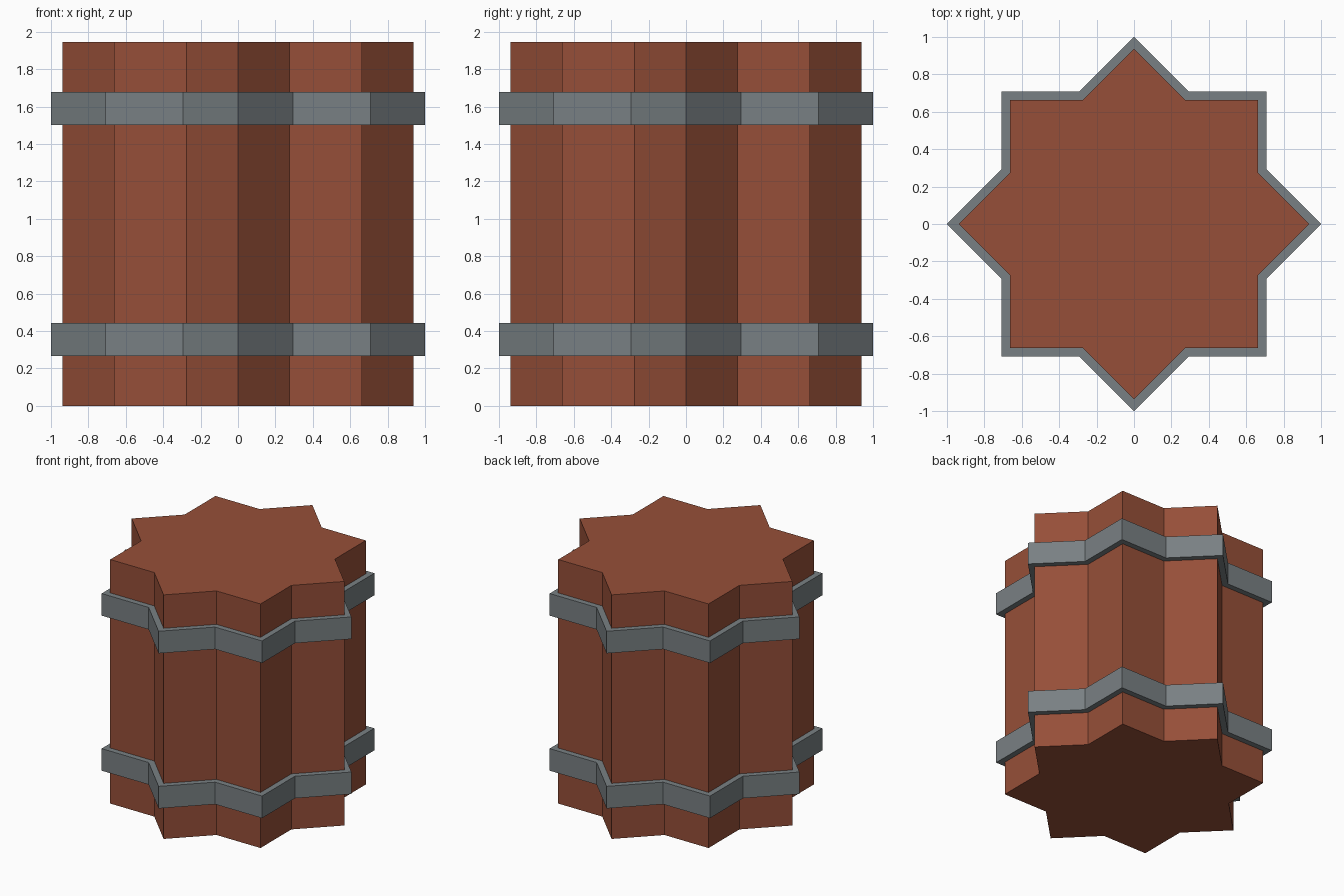
import bpy
import bmesh
from math import cos, sin, pi

cube = bpy.data.objects.get("Cube")
if cube:
    bpy.data.objects.remove(cube, do_unlink=True)

POINTS = 8
INNER = cos(pi / 4) / cos(pi / 8)  # notch radius of two crossed squares


def make_material(name, colour):
    mat = bpy.data.materials.new(name)
    mat.use_nodes = True
    mat.diffuse_color = colour
    mat.node_tree.nodes["Principled BSDF"].inputs["Base Color"].default_value = colour
    return mat


def star_loop(bm, radius, z):
    """Ring of vertices around an eight-pointed star."""
    loop = []
    for i in range(POINTS * 2):
        r = radius * (INNER if i % 2 else 1)
        a = i * pi / POINTS
        loop.append(bm.verts.new((r * cos(a), r * sin(a), z)))
    return loop


def bridge(bm, a, b):
    for i in range(len(a)):
        j = (i + 1) % len(a)
        bm.faces.new((a[i], a[j], b[j], b[i]))


def finish(bm, name, mat):
    bmesh.ops.recalc_face_normals(bm, faces=bm.faces)
    mesh = bpy.data.meshes.new(name)
    bm.to_mesh(mesh)
    bm.free()
    mesh.materials.append(mat)
    obj = bpy.data.objects.new(name, mesh)
    bpy.context.collection.objects.link(obj)
    return obj


def star_prism(name, radius, z0, z1, mat):
    bm = bmesh.new()
    low, high = star_loop(bm, radius, z0), star_loop(bm, radius, z1)
    bridge(bm, low, high)
    bm.faces.new(low)
    bm.faces.new(high)
    return finish(bm, name, mat)


def star_band(name, outer, inner, z0, z1, mat):
    bm = bmesh.new()
    loops = [star_loop(bm, r, z) for r, z in
             ((outer, z0), (outer, z1), (inner, z1), (inner, z0))]
    for k in range(4):
        bridge(bm, loops[k], loops[(k + 1) % 4])
    return finish(bm, name, mat)


wood = make_material("reddish brown wood", (0.305, 0.078, 0.040, 1))
metal = make_material("grey metal", (0.191, 0.216, 0.227, 1))

# Star-shaped barrel body
star_prism("barrel_body", 0.937, 0, 1.945, wood)

# Two metal hoops following the star outline
for name, z in (("lower_hoop", 0.267), ("upper_hoop", 1.503)):
    star_band(name, 1.0, 0.93, z, z + 0.176, metal)
